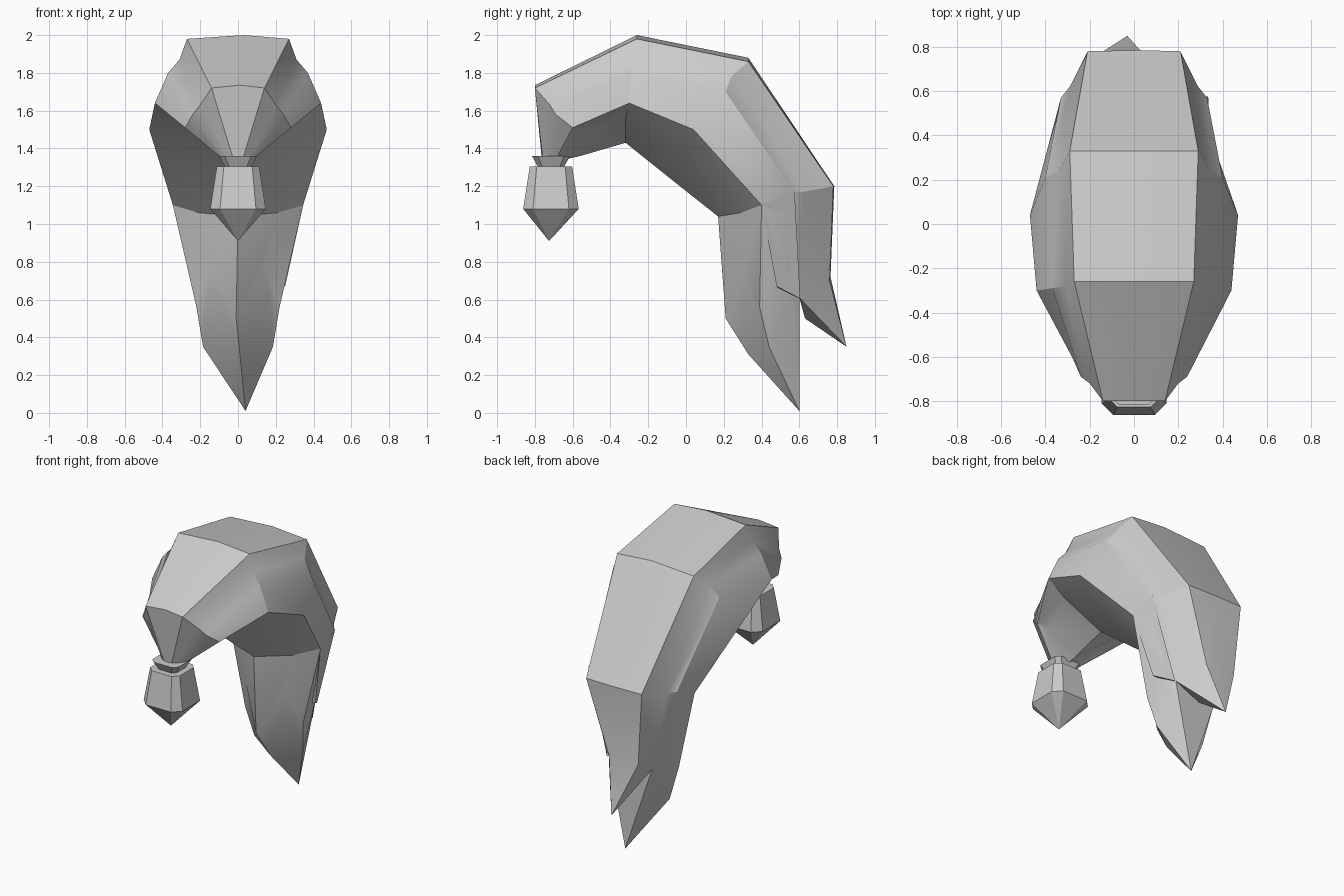
import bpy, bmesh, math
from mathutils import Vector

cube = bpy.data.objects.get("Cube")
if cube:
    bpy.data.objects.remove(cube, do_unlink=True)

grey = bpy.data.materials.new("plain grey")
grey.use_nodes = True
grey.diffuse_color = (0.6, 0.6, 0.6, 1)
grey.node_tree.nodes["Principled BSDF"].inputs["Base Color"].default_value = (0.6, 0.6, 0.6, 1)


def finish(bm, name, angle):
    """Turn a bmesh into a shaded object."""
    bmesh.ops.recalc_face_normals(bm, faces=bm.faces)
    mesh = bpy.data.meshes.new(name)
    bm.to_mesh(mesh)
    bm.free()
    mesh.materials.append(grey)
    obj = bpy.data.objects.new(name, mesh)
    bpy.context.collection.objects.link(obj)
    bpy.ops.object.select_all(action='DESELECT')
    bpy.context.view_layer.objects.active = obj
    obj.select_set(True)
    bpy.ops.object.shade_smooth_by_angle(angle=math.radians(angle))
    return obj


def loft(bm, rings):
    for a, b in zip(rings, rings[1:]):
        n = len(a)
        for i in range(n):
            j = (i + 1) % n
            bm.faces.new((a[i], a[j], b[j], b[i]))


# Rails run from the knot over the crown and down the back (left half)
crest = [(0, -.765, 1.36), (.01, -.80, 1.735), (.03, -.26, 2.0),
         (.03, .33, 1.88), (.02, .785, 1.2), (-.05, .765, .72)]
panel_edge = [(.03, -.76, 1.36), (.14, -.80, 1.72), (.27, -.26, 1.98),
              (.29, .33, 1.86), (.21, .78, 1.2), (.11, .76, .70)]
step_top = [(.06, -.74, 1.36), (.20, -.72, 1.63), (.31, -.28, 1.87),
            (.34, .24, 1.78), (.29, .62, 1.17), (.165, .60, .61)]
step_foot = [(.08, -.71, 1.36), (.24, -.69, 1.58), (.37, -.29, 1.80),
             (.40, .21, 1.70), (.33, .57, 1.17), (.19, .56, .63)]
hem = [(.10, -.68, 1.36), (.28, -.60, 1.51), (.44, -.30, 1.64),
       (.47, .04, 1.50), (.345, .40, 1.10), (.22, .39, .56)]
under_fold = [(.06, -.66, 1.35), (.20, -.585, 1.49), (.29, -.32, 1.56),
              (.34, -.02, 1.42), (.21, .29, 1.06), (.15, .30, .77)]
keel = [(0, -.65, 1.34), (0, -.56, 1.36), (0, -.32, 1.43),
        (0, -.07, 1.23), (0, .17, 1.04), (-.01, .21, .50)]
side_rails = [panel_edge, step_top, step_foot, hem, under_fold]

# Hair shell: closed rings lofted along the rails
bm = bmesh.new()
rings = []
for r in range(6):
    left = [Vector(rail[r]) for rail in side_rails]
    right = [Vector((-p.x, p.y, p.z)) for p in left]
    if r == 5:                      # the back lock swings to one side
        left[0].x -= .06
        right[0].x -= .06
    pts = [Vector(crest[r])] + left + [Vector(keel[r])] + right[::-1]
    rings.append([bm.verts.new(p) for p in pts])
loft(bm, rings)
bm.faces.new(rings[0])

# Locks at the end: back lock tip and the long lower lock
end = rings[-1]
c0, (l1, l2, l3, l4, l5), k, (r5, r4, r3, r2, r1) = end[0], end[1:6], end[6], end[7:]
back_tip = bm.verts.new((-.03, .85, .35))
notch = bm.verts.new((0, .63, .50))
low_tip = bm.verts.new((.04, .60, .01))
low_keel = bm.verts.new((.01, .33, .31))
for s, (v1, v2, v3, v4, v5) in ((1, (l1, l2, l3, l4, l5)), (-1, (r1, r2, r3, r4, r5))):
    low_hem = bm.verts.new((.185 * s, .44, .35))
    for face in ((c0, v1, back_tip), (v1, v2, back_tip), (v2, notch, back_tip),
                 (v2, v3, low_tip), (v3, low_hem, low_tip), (v3, v4, low_hem),
                 (v4, v5, low_hem), (v5, k, low_keel, low_hem),
                 (low_hem, low_keel, low_tip)):
        bm.faces.new(face)
bm.faces.new((l2, r2, notch))
bm.faces.new((l2, r2, low_tip))
finish(bm, "hair_shell", 25)

# Overlapping lock on the left side
bm = bmesh.new()
a, b, c, d, e = [bm.verts.new(p) for p in (
    (.345, .40, 1.10), (.25, .48, .67), (.175, .605, .605), (.335, .575, 1.17), (.17, .50, .65))]
for face in ((a, b, c, d), (b, e, c), (a, e, b)):
    bm.faces.new(face)
finish(bm, "side_lock", 25)


def chamfered_ring(bm, z, half, flat):
    """Square ring with cut corners around the knot axis."""
    pts = [(flat, -half), (half, -flat), (half, flat), (flat, half),
           (-flat, half), (-half, flat), (-half, -flat), (-flat, -half)]
    return [bm.verts.new((x, y - .715, z)) for x, y in pts]


# Knot band and the tied tuft hanging from it
bm = bmesh.new()
band = [chamfered_ring(bm, z, h, f) for z, h, f in ((1.36, .10, .07), (1.30, .068, .045))]
loft(bm, band)
bm.faces.new(band[0])
bm.faces.new(band[1])
finish(bm, "knot_band", 15)

bm = bmesh.new()
tuft = [chamfered_ring(bm, z, h, f) for z, h, f in ((1.305, .112, .075), (1.08, .147, .095))]
loft(bm, tuft)
bm.faces.new(tuft[0])
tip = bm.verts.new((0, -.725, .91))
for i in range(8):
    bm.faces.new((tuft[1][i], tuft[1][(i + 1) % 8], tip))
finish(bm, "knot_tuft", 15)
